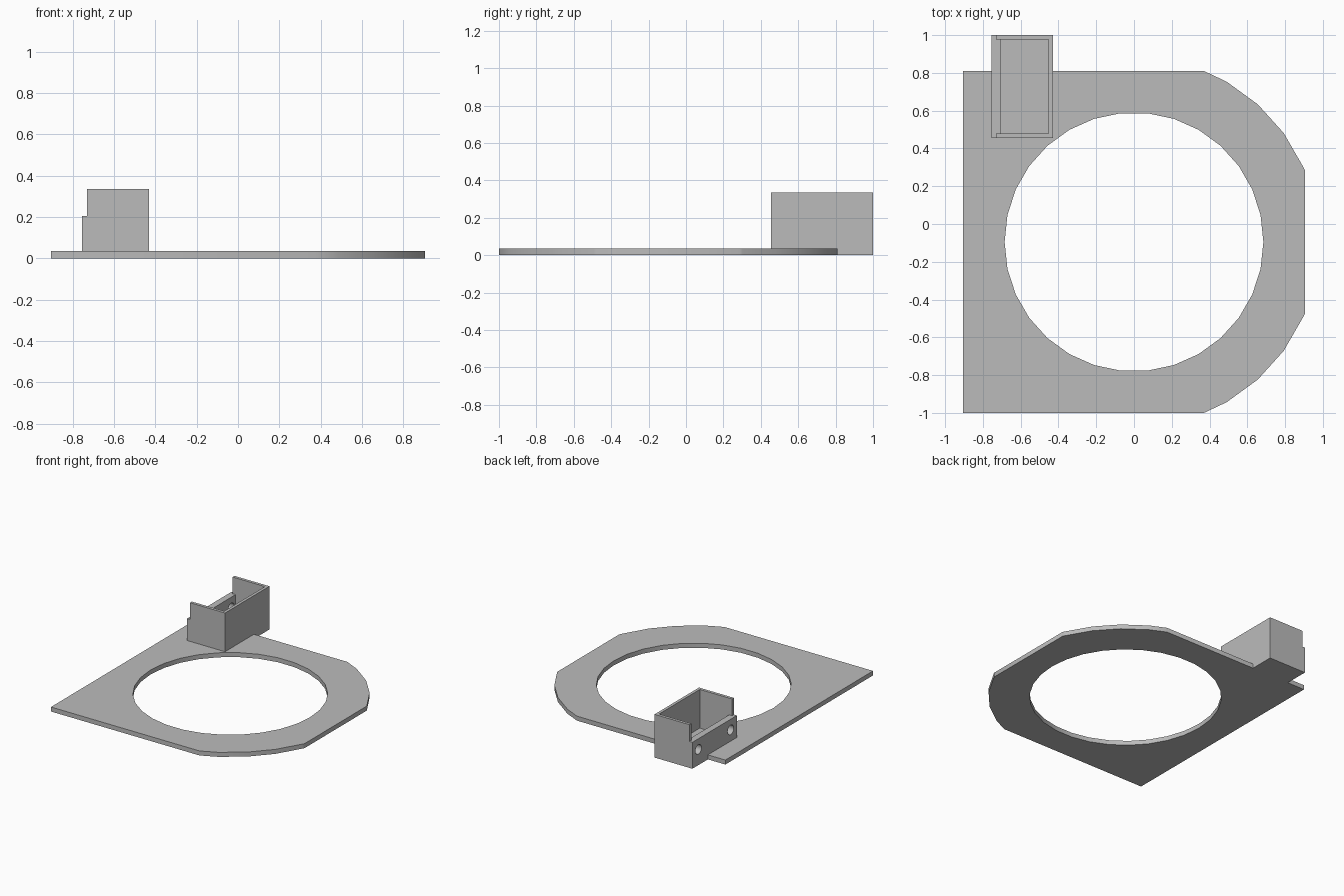
import bpy, bmesh, math
from mathutils import Vector

cube = bpy.data.objects.get("Cube")
if cube:
    bpy.data.objects.remove(cube, do_unlink=True)

grey = bpy.data.materials.new("light grey")
grey.use_nodes = True
colour = (0.5, 0.5, 0.5, 1)
grey.diffuse_color = colour
grey.node_tree.nodes["Principled BSDF"].inputs["Base Color"].default_value = colour


def circle(cx, cy, radius, sides):
    return [(cx + radius * math.cos(math.tau * i / sides),
             cy + radius * math.sin(math.tau * i / sides)) for i in range(sides)]


def rect(u0, u1, v0, v1):
    return [(u0, v0), (u1, v0), (u1, v1), (u0, v1)]


def prism(name, loops, axis, start, end):
    """Fill an outline with optional holes, then extrude it along an axis."""
    def place(u, v, w):
        return {"x": Vector((w, u, v)), "y": Vector((u, w, v)), "z": Vector((u, v, w))}[axis]
    bm = bmesh.new()
    edges = []
    for loop in loops:
        verts = [bm.verts.new(place(u, v, start)) for u, v in loop]
        edges += [bm.edges.new((a, b)) for a, b in zip(verts, verts[1:] + verts[:1])]
    bmesh.ops.triangle_fill(bm, use_beauty=True, edges=edges)
    out = bmesh.ops.extrude_face_region(bm, geom=bm.faces[:], use_keep_orig=True)
    moved = [g for g in out["geom"] if isinstance(g, bmesh.types.BMVert)]
    bmesh.ops.translate(bm, verts=moved, vec=place(0, 0, end - start))
    bmesh.ops.recalc_face_normals(bm, faces=bm.faces[:])
    mesh = bpy.data.meshes.new(name)
    bm.to_mesh(mesh)
    bm.free()
    mesh.materials.append(grey)
    obj = bpy.data.objects.new(name, mesh)
    bpy.context.collection.objects.link(obj)
    bpy.ops.object.select_all(action="DESELECT")
    obj.select_set(True)
    bpy.context.view_layer.objects.active = obj
    bpy.ops.object.shade_smooth_by_angle(angle=math.radians(30))
    return obj


# Base plate: square on one side, rounded corners on the other, large round opening
half, mid_y, thick = 0.905, -0.095, 0.035
ring = circle(0, 0, 0.98, 30)
upper = [(half, 0.38)] + ring[2:6] + [(0.37, half), (-half, half)]
outline = upper + [(x, -y) for x, y in reversed(upper)]
outline = [(x, y + mid_y) for x, y in outline]
prism("base_plate", [outline, circle(0, mid_y, 0.685, 30)], "z", 0, thick)

# Holder: floor overhanging the plate edge
x0, x1, y0, y1 = -0.755, -0.43, 0.455, 1.0
wall, low, top, step = 0.023, 0.205, 0.335, 0.025
prism("holder_floor", [rect(x0, x1, half + mid_y, y1)], "z", 0, thick)

# Stepped end walls
end_profile = [(x0, thick), (x1, thick), (x1, top),
               (x0 + step, top), (x0 + step, low), (x0, low)]
for name, y in (("holder_front_wall", y0), ("holder_back_wall", y1 - wall)):
    prism(name, [end_profile], "y", y, y + wall)

# Tall side wall, and low side wall with two screw holes
ya, yb = y0 + wall, y1 - wall
prism("holder_tall_wall", [rect(ya, yb, thick, top)], "x", x1 - wall, x1)
holes = [circle(y, 0.122, 0.037, 24) for y in (0.53, 0.925)]
prism("holder_low_wall", [rect(ya, yb, thick, low)] + holes, "x", x0, x0 + 0.05)
